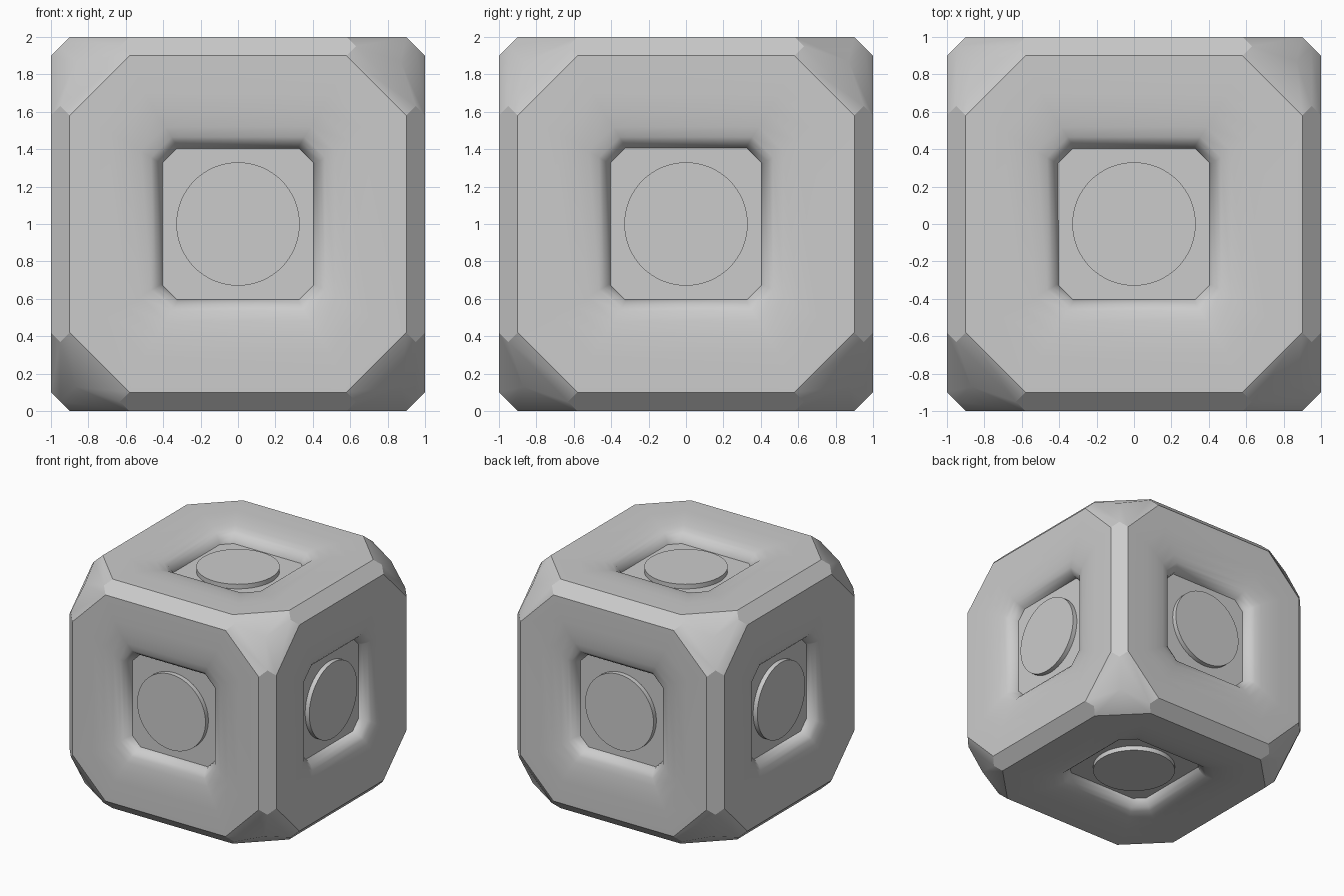
import bpy, bmesh, math
from itertools import product
from mathutils import Vector, Matrix

old = bpy.data.objects.get("Cube")
if old:
    bpy.data.objects.remove(old, do_unlink=True)

# One plain grey for everything
grey = bpy.data.materials.new("plain_grey")
grey.use_nodes = True
colour = (0.6, 0.6, 0.6, 1)
grey.diffuse_color = colour
grey.node_tree.nodes["Principled BSDF"].inputs["Base Color"].default_value = colour

AXES = [Vector(v) for v in
        ((1, 0, 0), (-1, 0, 0), (0, 1, 0), (0, -1, 0), (0, 0, 1), (0, 0, -1))]
FLOOR = 0.12
# Pocket rings: half width, corner cut, depth
RINGS = [(0.70, 0.20, 0.0), (0.60, 0.16, 0.007), (0.52, 0.13, 0.02),
         (0.465, 0.11, 0.035), (0.44, 0.10, 0.055), (0.415, 0.09, 0.09),
         (0.405, 0.08, FLOOR)]


def facing(axis):
    return axis.to_track_quat('Z', 'Y').to_matrix()


def finish(bm, name):
    bmesh.ops.recalc_face_normals(bm, faces=bm.faces)
    bm.transform(Matrix.Translation((0, 0, 1)))
    mesh = bpy.data.meshes.new(name)
    bm.to_mesh(mesh)
    bm.free()
    mesh.materials.append(grey)
    obj = bpy.data.objects.new(name, mesh)
    bpy.context.collection.objects.link(obj)
    return obj


def slice_off(bm, normal, distance):
    """Cut the convex solid by a plane and close the cut."""
    normal = Vector(normal)
    cut = bmesh.ops.bisect_plane(
        bm, geom=bm.verts[:] + bm.edges[:] + bm.faces[:], dist=1e-5,
        plane_co=normal * distance / normal.length_squared,
        plane_no=normal, clear_outer=True)
    if cut["geom_cut"]:
        open_edges = [e for e in bm.edges if e.is_boundary]
        bmesh.ops.holes_fill(bm, edges=open_edges, sides=0)


def ring_verts(bm, turn, half, corner, depth):
    a, b = half, half - corner
    outline = [(a, -b), (a, b), (b, a), (-b, a), (-a, b), (-a, -b), (-b, -a), (b, -a)]
    return [bm.verts.new(turn @ Vector((x, y, 1 - depth))) for x, y in outline]


# Block: chamfered edges, then three tilted facets at every corner
bm = bmesh.new()
bmesh.ops.create_cube(bm, size=2)
for normal in product((-1, 0, 1), repeat=3):
    if sum(map(abs, normal)) == 2:
        slice_off(bm, normal, 1.9)
for signs in product((-1, 1), repeat=3):
    for main in range(3):
        slice_off(bm, [s * (1 if i == main else 0.5) for i, s in enumerate(signs)], 1.74)

# Dished pocket in each side
pocket = set()
for axis in AXES:
    side = max(bm.faces, key=lambda f: f.calc_center_median().dot(axis)
               + f.normal.dot(axis) + f.calc_area())
    outer = list(side.edges)
    bmesh.ops.delete(bm, geom=[side], context='FACES_ONLY')
    turn = facing(axis)
    rings = [ring_verts(bm, turn, *r) for r in RINGS]
    n = len(rings[0])
    for near, far in zip(rings, rings[1:]):
        for i in range(n):
            j = (i + 1) % n
            pocket.add(bm.faces.new((near[i], near[j], far[j], far[i])))
    bm.faces.new(rings[-1])
    rim = [bm.edges.get((rings[0][i], rings[0][(i + 1) % n])) for i in range(n)]
    bmesh.ops.triangle_fill(bm, edges=outer + rim, use_beauty=True, normal=axis)

# Smooth inside the pockets and across corner ridges, sharp elsewhere
bmesh.ops.recalc_face_normals(bm, faces=bm.faces)


def is_facet(face):
    return min(abs(c) for c in face.normal) > 0.3 and face not in pocket


for face in bm.faces:
    face.smooth = True
for edge in bm.edges:
    pair = edge.link_faces
    soft = all(f in pocket for f in pair) or all(is_facet(f) for f in pair)
    edge.smooth = soft or edge.calc_face_angle(0) < math.radians(25)
finish(bm, "block")

# Raised disc in each pocket
NAMES = ["left", "right", "back", "front", "top", "bottom"]
for axis, name in zip(AXES, NAMES):
    bm = bmesh.new()
    thick = 0.04
    bmesh.ops.create_cone(bm, cap_ends=True, segments=64, radius1=0.33, radius2=0.33,
                          depth=thick)
    bm.transform(Matrix.Translation(axis * (1 - FLOOR + thick / 2)) @ facing(axis).to_4x4())
    for face in bm.faces:
        face.smooth = len(face.verts) == 4
    for edge in bm.edges:
        edge.smooth = edge.calc_face_angle(0) < math.radians(30)
    finish(bm, name + "_disc")
